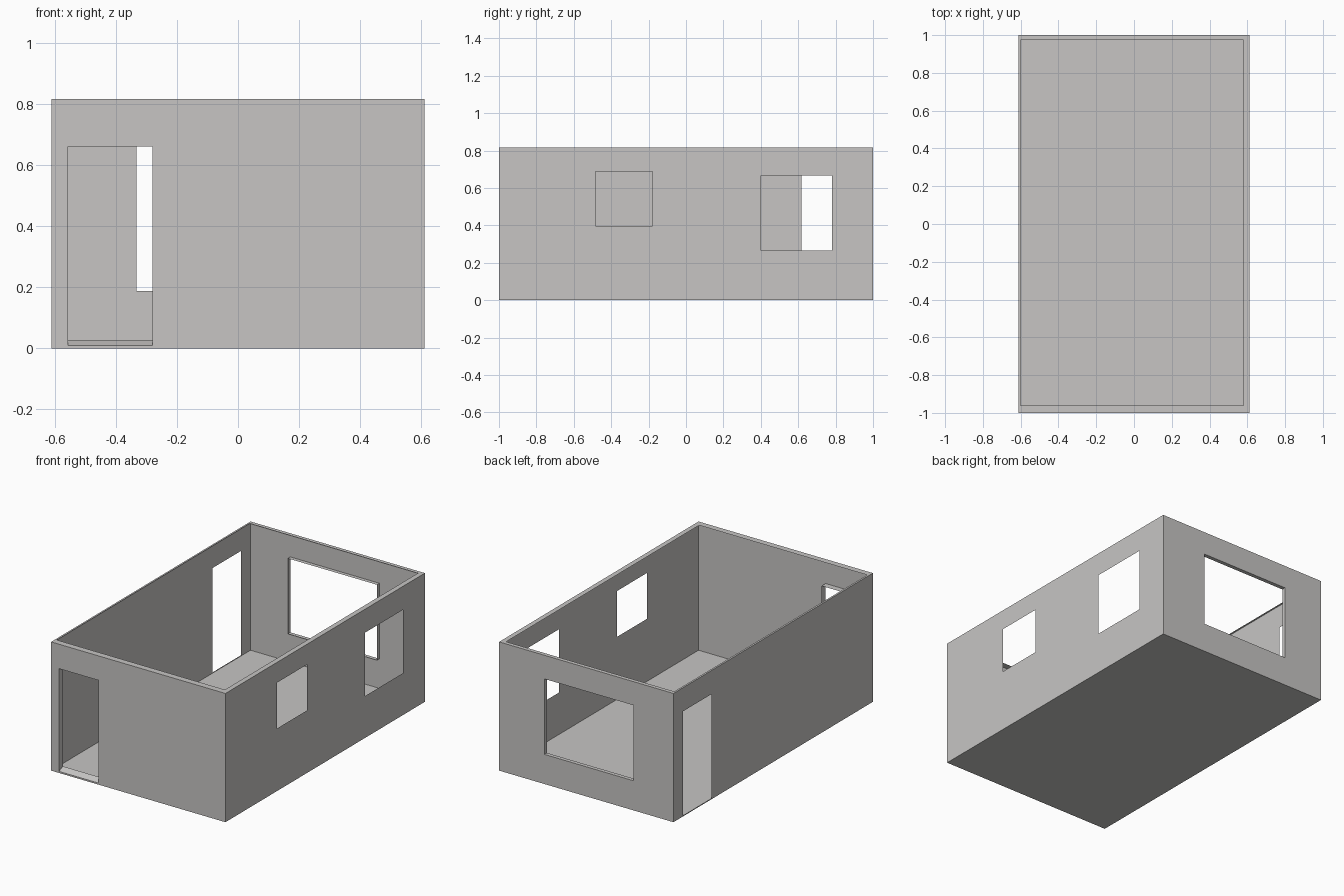
import bpy
import bmesh

if "Cube" in bpy.data.objects:
    bpy.data.objects.remove(bpy.data.objects["Cube"])

# one plain warm grey for the whole shell
grey = bpy.data.materials.new("warm grey plaster")
grey.diffuse_color = (0.57, 0.56, 0.55, 1.0)
grey.use_nodes = True
grey.node_tree.nodes["Principled BSDF"].inputs["Base Color"].default_value = grey.diffuse_color

# outer size of the room
W, L, H = 0.612, 1.0, 0.817


def make(name, quads):
    """Object from a list of quads, shared corners welded."""
    bm = bmesh.new()
    for quad in quads:
        bm.faces.new([bm.verts.new(p) for p in quad])
    bmesh.ops.remove_doubles(bm, verts=bm.verts, dist=1e-5)
    # merge the panel strips into as few faces as possible
    bmesh.ops.dissolve_limit(bm, angle_limit=0.001, verts=[], edges=bm.edges)
    mesh = bpy.data.meshes.new(name)
    bm.to_mesh(mesh)
    bm.free()
    mesh.materials.append(grey)
    obj = bpy.data.objects.new(name, mesh)
    bpy.context.collection.objects.link(obj)
    return obj


def panel(name, u, v, holes, place, flip=False):
    """Flat sheet over ranges u, v with rectangular holes (u0, u1, v0, v1)."""
    us = sorted(set(u) | {e for h in holes for e in h[:2]})
    vs = sorted(set(v) | {e for h in holes for e in h[2:]})
    quads = []
    for a, b in zip(us, us[1:]):
        for c, d in zip(vs, vs[1:]):
            mu, mv = (a + b) / 2, (c + d) / 2
            if any(h[0] < mu < h[1] and h[2] < mv < h[3] for h in holes):
                continue
            q = [place(*p) for p in ((a, c), (b, c), (b, d), (a, d))]
            quads.append(q[::-1] if flip else q)
    return make(name, quads)


def lip(name, hole, y_out, y_in, sill_rise=0.0):
    """Thin reveal running inward from an opening in a front or back wall."""
    x0, x1, z0, z1 = hole
    outer = [(x0, y_out, z0), (x1, y_out, z0), (x1, y_out, z1), (x0, y_out, z1)]
    zi = z0 + sill_rise
    inner = [(x0, y_in, zi), (x1, y_in, zi), (x1, y_in, z1), (x0, y_in, z1)]
    quads = []
    for i in range(4):
        j = (i + 1) % 4
        q = [outer[i], outer[j], inner[j], inner[i]]
        quads.append(q if y_in > y_out else q[::-1])
    return make(name, quads)


# openings: (start, end, bottom, top)
front_door = (-0.557, -0.28, 0.01, 0.662)
back_window = (-0.333, 0.293, 0.188, 0.667)
left_door = (0.617, 0.905, 0.005, 0.667)
right_windows = [(-0.485, -0.18, 0.397, 0.688), (0.40, 0.78, 0.266, 0.668)]

# thin outer walls and floor
panel("front_wall", (-W, W), (0, H), [front_door], lambda u, v: (u, -L, v))
panel("back_wall", (-W, W), (0, H), [back_window], lambda u, v: (u, L, v), True)
panel("left_wall", (-L, L), (0, H), [left_door], lambda u, v: (-W, u, v), True)
panel("right_wall", (-L, L), (0, H), right_windows, lambda u, v: (W, u, v))
panel("floor", (-W, W), (-L, L), [], lambda u, v: (u, v, 0), True)

# flat rim round the open top
panel("top_rim", (-W, W), (-L, L), [(-0.60, 0.58, -0.96, 0.975)], lambda u, v: (u, v, H))

# reveals of the front door (sloping sill) and back window
lip("front_door_reveal", front_door, -L, -0.96, 0.017)
lip("back_window_reveal", back_window, L, 0.975)
